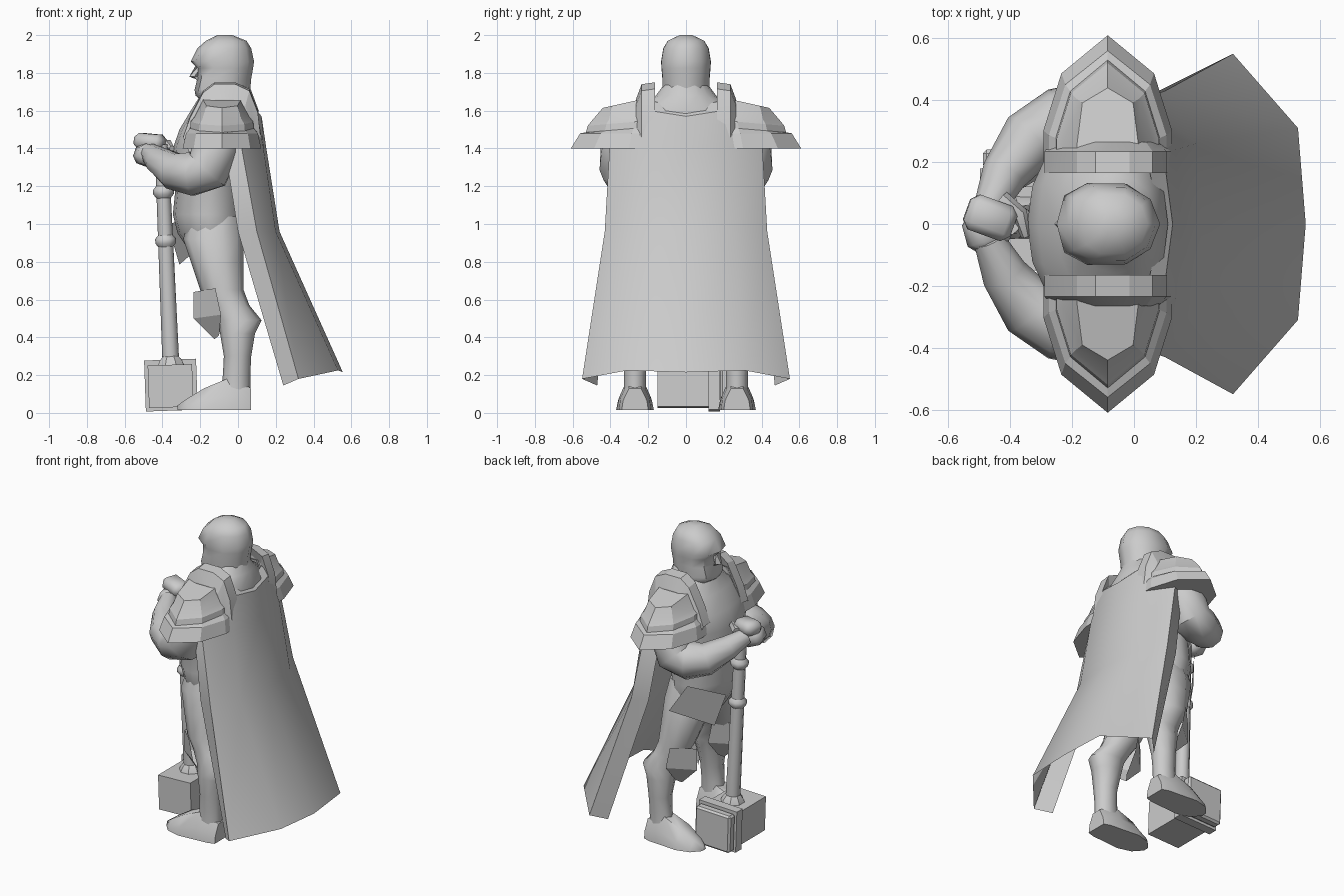
import bpy
import bmesh
from math import cos, sin, pi, radians
from mathutils import Vector, Matrix

cube = bpy.data.objects.get("Cube")
if cube:
    bpy.data.objects.remove(cube, do_unlink=True)

stone = bpy.data.materials.new("grey_stone")
stone.use_nodes = True
GREY = (0.6, 0.6, 0.6, 1)
stone.diffuse_color = GREY
stone.node_tree.nodes["Principled BSDF"].inputs["Base Color"].default_value = GREY


def finish(name, bm, angle=30, mirror=False, thickness=0):
    """Turn a bmesh into a shaded object, optionally mirrored across the body."""
    if thickness:
        bmesh.ops.solidify(bm, geom=bm.faces[:], thickness=thickness)
    bmesh.ops.recalc_face_normals(bm, faces=bm.faces)
    mesh = bpy.data.meshes.new(name)
    bm.to_mesh(mesh)
    bm.free()
    mesh.materials.append(stone)
    obj = bpy.data.objects.new(name, mesh)
    bpy.context.collection.objects.link(obj)
    bpy.ops.object.select_all(action='DESELECT')
    obj.select_set(True)
    bpy.context.view_layer.objects.active = obj
    bpy.ops.object.shade_smooth_by_angle(angle=radians(angle))
    if mirror:
        mod = obj.modifiers.new("Mirror", 'MIRROR')
        mod.use_axis = (False, True, False)
    return obj


def skin(bm, rings, closed=True, caps=True):
    """Bridge rows of points with quads."""
    rows = [[bm.verts.new(p) for p in ring] for ring in rings]
    count = len(rows[0])
    for low, high in zip(rows, rows[1:]):
        for i in range(count if closed else count - 1):
            j = (i + 1) % count
            bm.faces.new((low[i], low[j], high[j], high[i]))
    if caps:
        bm.faces.new(rows[0])
        bm.faces.new(rows[-1])


def oval(z, x_front, x_back, half_width, y=0, sides=12, square=1):
    """Horizontal oval ring; square below 1 gives a broader front."""
    cx, rx = (x_front + x_back) / 2, (x_back - x_front) / 2
    ring = []
    for i in range(sides):
        a = 2 * pi * i / sides
        c, s = cos(a), sin(a)
        if c < 0:
            c = -abs(c) ** square
            s = abs(s) ** square * (1 if s > 0 else -1)
        ring.append((cx + rx * c, y + half_width * s, z))
    return ring


def body(name, table, sides=12, angle=50, mirror=False, square=1):
    bm = bmesh.new()
    skin(bm, [oval(*row[:4], row[4] if len(row) > 4 else 0, sides, square) for row in table])
    return finish(name, bm, angle, mirror)


def limb(name, path, sides=8, angle=50, mirror=False):
    """Tube through (point, radius) pairs."""
    bm = bmesh.new()
    points = [Vector(p) for p, r in path]
    rings = []
    for i, (p, r) in enumerate(path):
        ahead = points[min(i + 1, len(points) - 1)] - points[max(i - 1, 0)]
        turn = ahead.to_track_quat('Z', 'Y')
        rings.append([points[i] + turn @ Vector((r * cos(a), r * sin(a), 0))
                      for a in (2 * pi * k / sides for k in range(sides))])
    skin(bm, rings)
    return finish(name, bm, angle, mirror)


def block(name, center, size, tilt=(0, 0, 0), bevel=0, angle=30):
    bm = bmesh.new()
    bmesh.ops.create_cube(bm, size=1)
    bmesh.ops.scale(bm, vec=size, verts=bm.verts)
    if bevel:
        bmesh.ops.bevel(bm, geom=bm.edges[:], offset=bevel, segments=1, affect='EDGES')
    for axis, deg in zip("XYZ", tilt):
        bmesh.ops.rotate(bm, matrix=Matrix.Rotation(radians(deg), 3, axis), verts=bm.verts)
    bmesh.ops.translate(bm, vec=center, verts=bm.verts)
    return finish(name, bm, angle)


# Torso and neck: height, front, back, half width
body("torso", [(.80, -.22, .02, .17), (.95, -.32, .03, .25), (1.05, -.345, .03, .26),
               (1.2, -.33, .04, .26), (1.4, -.345, .09, .32), (1.5, -.31, .1, .34),
               (1.6, -.25, .11, .28), (1.68, -.2, .08, .16), (1.76, -.16, .05, .1)], sides=16)

# Head: jaw, cheeks, eye hollow, overhanging brow and crown
body("head", [(1.62, -.15, .06, .11), (1.68, -.225, .06, .125), (1.71, -.23, .065, .13),
              (1.77, -.215, .07, .13), (1.825, -.215, .08, .135), (1.86, -.25, .085, .137),
              (1.93, -.215, .07, .125), (1.97, -.17, .045, .1), (2.0, -.11, -.03, .035)],
     sides=10, angle=45, square=.75)
limb("nose", [((-.205, 0, 1.84), .016), ((-.232, 0, 1.78), .026), ((-.205, 0, 1.76), .012)], 4, 20)

# Legs and boots: height, front, back, half width, side offset
body("leg", [(1.04, -.26, .01, .1, .13), (.92, -.29, .03, .125, .15), (.8, -.25, .03, .13, .17),
             (.65, -.2, .03, .11, .21), (.57, -.15, .06, .09, .23), (.49, -.11, .125, .09, .25),
             (.42, -.095, .09, .085, .26), (.3, -.075, .07, .07, .27), (.2, -.08, .065, .06, .27),
             (.12, -.09, .065, .06, .27)], sides=10, mirror=True)
bm = bmesh.new()
skin(bm, [[(x, .27 + w * side, z) for side, z in
           ((-1, .015), (-.9, top * .5), (-.45, top), (.45, top), (.9, top * .5), (1, .015))]
          for x, w, top in ((.068, .07, .13), (.02, .085, .16), (-.06, .09, .18),
                            (-.18, .1, .13), (-.27, .075, .075), (-.32, .02, .04))])
finish("boot", bm, 55, mirror=True)

# Knee guards: pointed plates with a ridge
bm = bmesh.new()
skin(bm, [[(xs, .22 - w, z + .02), (xm, .22, z), (xs, .22 + w, z + .02)]
          for xs, xm, w, z in ((-.12, -.235, .12, .64), (-.09, -.235, .12, .5),
                               (-.1, -.125, .03, .39))], closed=False, caps=False)
finish("knee_guard", bm, 20, mirror=True, thickness=.015)

# Loose hip plate hanging on one side
bm = bmesh.new()
skin(bm, [[(-.22, .3, 1.08), (-.37, .11, .99)], [(-.145, .385, .93), (-.31, .145, .785)]],
     closed=False, caps=False)
finish("hip_plate", bm, thickness=.025)

# Arms bent towards the hammer, one fist on top of the other
limb("arm", [((-.09, .3, 1.56), .1), ((-.12, .33, 1.4), .125), ((-.16, .33, 1.285), .128),
             ((-.24, .32, 1.265), .12), ((-.34, .27, 1.28), .1), ((-.42, .16, 1.335), .075),
             ((-.47, .05, 1.38), .05)], 10, mirror=True)
block("lower_fist", (-.475, -.02, 1.36), (.14, .13, .11), (0, 20, 15), .03, 50)
block("upper_fist", (-.465, .02, 1.435), (.16, .12, .085), (0, 5, -20), .025, 50)
limb("thumb", [((-.43, .08, 1.41), .03), ((-.37, .03, 1.42), .028), ((-.35, -.04, 1.4), .015)], 6)


# Shoulder armour: stepped shells, each layer a pointed half hexagon
def shell_ring(half, tip, z, rise=0, corner=.72):
    reach = tip - .17
    plan = ((-1, 0), (-1, .3), (-corner, corner), (0, 1), (corner, corner), (1, .3), (1, 0))
    return [(-.085 + half * u, .17 + reach * v, z + rise * (1 - v)) for u, v in plan]


bm = bmesh.new()
skin(bm, [shell_ring(.2, .59, 1.4), shell_ring(.208, .61, 1.4), shell_ring(.19, .56, 1.48),
          shell_ring(.168, .53, 1.485, .03), shell_ring(.165, .52, 1.52, .03),
          shell_ring(.145, .5, 1.545, .03), shell_ring(.1, .44, 1.615, .06, .82)], closed=False)
finish("shoulder_guard", bm, 15, mirror=True)

# Raised arch on the neck side of each shoulder guard
arch = ((-.205, 1.47), (-.17, 1.57), (-.1, 1.705), (-.04, 1.75), (.07, 1.75), (.145, 1.715),
        (.19, 1.6), (.205, 1.47))
bm = bmesh.new()
skin(bm, [[(-.085 + u * s, y, z - drop) for u, z in arch]
          for y, s, drop in ((.185, .85, .06), (.165, 1, 0), (.235, 1, .01), (.265, .85, .09))],
     closed=False)
finish("shoulder_arch", bm, 15, mirror=True)


# Cape: rows from hem to collar, each given from the spine outwards
def both_sides(row):
    return [(x, -y, z) for x, y, z in reversed(row[1:])] + row


hem = [(.555, 0, .215), (.53, .31, .225), (.32, .55, .18), (.24, .47, .145)]
middle = [(.22, 0, .96), (.2, .26, .96), (.1, .43, .96), (.0, .39, .96)]
back = [(.15, 0, 1.4), (.135, .24, 1.4), (.02, .405, 1.4), (-.07, .36, 1.4)]
collar = [(.125, 0, 1.57), (.1, .19, 1.6), (.03, .34, 1.5), (-.03, .32, 1.48)]
bm = bmesh.new()
skin(bm, [both_sides(row) for row in (hem, middle, back, collar)], closed=False, caps=False)
finish("cape", bm, 40, thickness=.008)
bm = bmesh.new()
skin(bm, [both_sides(row) for row in ([(.125, 0, 1.57), (.1, .19, 1.6)],
                                      [(.09, 0, 1.6), (.05, .17, 1.65)])],
     closed=False, caps=False)
finish("cape_collar", bm, 35, thickness=.01)

# Hammer: leaning shaft with rings, then the head
foot, grip = Vector((-.355, .02, .25)), Vector((-.405, 0, 1.42))


def on_shaft(height):
    return foot.lerp(grip, (height - foot.z) / (grip.z - foot.z))


limb("hammer_shaft", [(on_shaft(.22), .045), (on_shaft(.9), .04), (on_shaft(1.42), .036)], 10)
for i, z in enumerate((.91, 1.17)):
    limb(f"shaft_ring_{i + 1}", [(on_shaft(z - .035), .036), (on_shaft(z - .012), .055),
                                 (on_shaft(z + .012), .055), (on_shaft(z + .035), .036)], 10)
limb("shaft_socket", [(on_shaft(.25), .075), (on_shaft(.275), .065), (on_shaft(.3), .045)], 8, 30)
lean = (0, -2, 0)
block("hammer_head", (-.357, .02, .142), (.235, .34, .225), lean)
block("hammer_rim", (-.355, .15, .147), (.275, .06, .27), lean)
block("hammer_face", (-.357, .21, .145), (.255, .06, .245), lean, .012)
